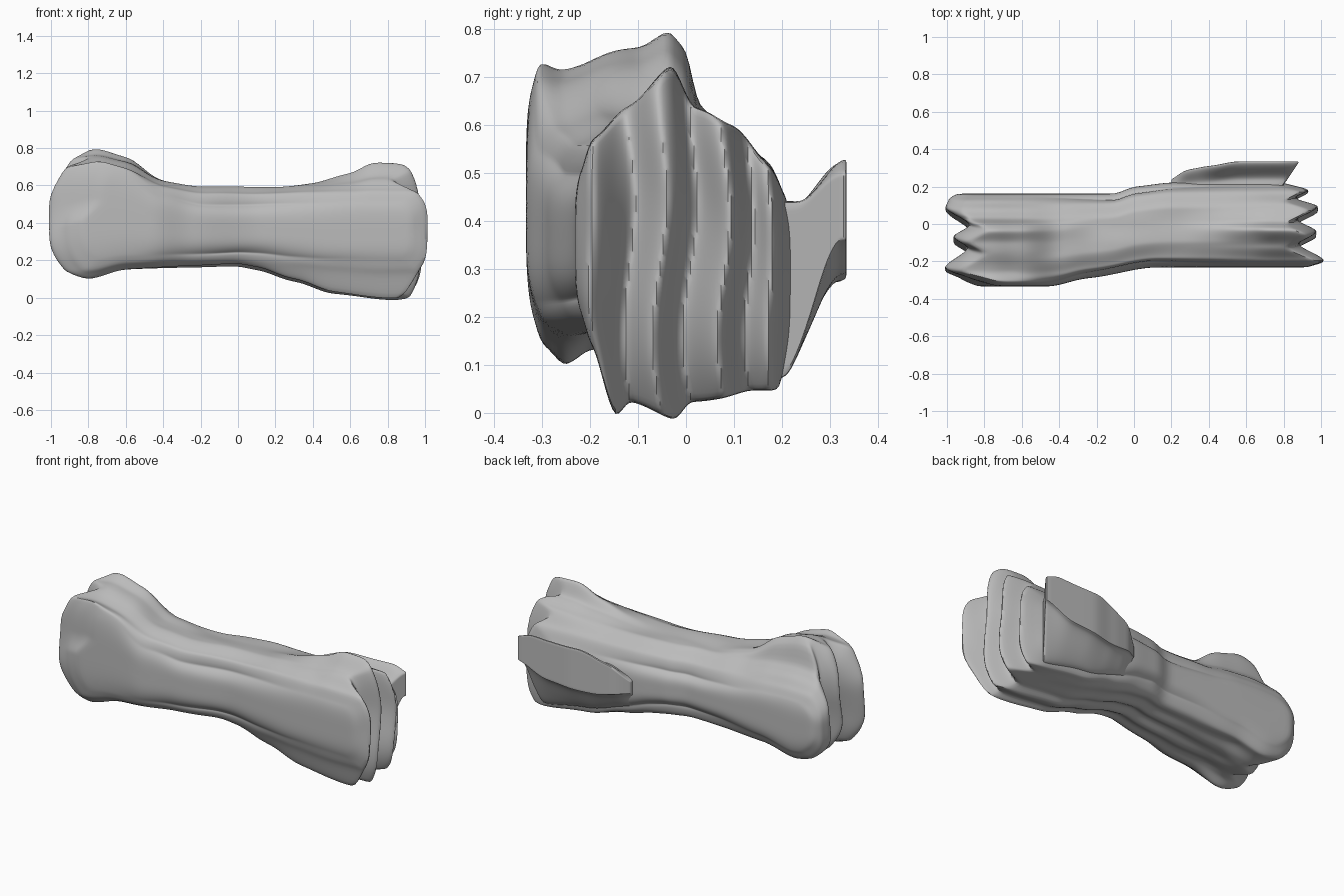
import bpy
import bmesh
from math import sin
from mathutils import Vector, noise

default_cube = bpy.data.objects.get("Cube")
if default_cube:
    bpy.data.objects.remove(default_cube)


def smooth(t):
    t = max(0.0, min(1.0, t))
    return t * t * (3 - 2 * t)


def mix(a, b, t):
    return a + (b - a) * t


def follow(profile, t):
    """Read a profile of (position, value) points with eased steps."""
    if t <= profile[0][0]:
        return profile[0][1]
    for (a, low), (b, high) in zip(profile, profile[1:]):
        if t <= b:
            f = (t - a) / (b - a)
            return mix(low, high, mix(f, smooth(f), .6))
    return profile[-1][1]


# Heights across the depth, from the front (0) to the back (1)
head_top = [(0, .71), (.03, .74), (.16, .72), (.47, .765), (.6, .8),
            (.67, .76), (.73, .64), (.82, .6), (.92, .55), (1, .5)]
head_bottom = [(0, .2), (.06, .14), (.16, .095), (.27, .13), (.6, .12), (.9, .13), (1, .19)]
shaft_top = [(0, .5), (.1, .56), (.3, .595), (.7, .58), (.88, .53), (1, .46)]
shaft_bottom = [(0, .24), (.1, .19), (.3, .165), (.7, .17), (.9, .2), (1, .26)]
knuckle_top = [(0, .51), (.07, .575), (.25, .64), (.445, .73), (.55, .64), (.73, .6),
               (.89, .52), (1, .45)]
knuckle_bottom = [(0, .2), (.07, .14), (.19, -.01), (.25, .02), (.46, -.015), (.53, .02),
                  (.95, .05), (1, .1)]

# How strongly each end shapes the bone along its length
head_top_weight = [(-1, .5), (-.9, .88), (-.75, 1), (-.6, .8), (-.4, .2), (-.2, 0)]
head_bottom_weight = [(-1, .3), (-.8, 1), (-.6, .4), (-.3, .1), (0, 0)]
knuckle_top_weight = [(.25, 0), (.4, .12), (.6, .55), (.72, 1), (.9, .95), (1, .6)]
knuckle_bottom_weight = [(0, 0), (.1, .1), (.3, .45), (.5, .8), (.8, 1)]

# Front and back limits along the length
front_edge = [(-.45, -.334), (-.25, -.29), (.1, -.232)]
back_edge = [(-.1, .162), (0, .2), (.2, .222)]

# Grooved ends across the depth
head_end = [(0, -.84), (.08, -.92), (.18, -1.015), (.38, -.89), (.5, -.97),
            (.63, -.88), (.83, -1.01), (.94, -.99), (1, -.95)]
knuckle_end = [(0, .93), (.07, 1.02), (.25, .88), (.39, .98), (.53, .87), (.69, .99),
               (.8, .86), (.9, .94), (1, .8)]

# Fin: outer limit, and the heights of its rim and root along the length
fin_edge = [(.2, .24), (.28, .29), (.4, .31), (.55, .335)]
rim_top = [(.2, .37), (.3, .46), (.5, .525), (.8, .53), (.88, .5)]
rim_bottom = [(.2, .3), (.4, .27), (.7, .29), (.88, .36)]
root_top = [(.2, .38), (.35, .43), (.6, .44)]
root_bottom = [(.2, .2), (.5, .12), (.8, .07)]


def place_bone(u, v, w):
    """Map length, depth and height fractions to the bone surface."""
    edge = abs(2 * w - 1) ** 4
    wander = v + .035 * sin(v * 3.14) * sin(w * 7)
    notch = .1 * smooth((w - .4) / .25) * max(0, 1 - v * 7)
    x = mix(follow(head_end, wander) + .09 * edge + notch,
            follow(knuckle_end, wander) - .06 * edge, u)
    side = abs(2 * v - 1) ** 8
    tuck = mix(.04, .015, smooth(abs(x) * 1.5)) * edge * side
    y = mix(follow(front_edge, x) + tuck, follow(back_edge, x) - tuck, v)
    kt, kb = follow(knuckle_top_weight, x), follow(knuckle_bottom_weight, x)
    ht, hb = follow(head_top_weight, x), follow(head_bottom_weight, x)
    base, floor = follow(shaft_top, v), follow(shaft_bottom, v)
    top = base + ht * (follow(head_top, v) - base) + kt * (follow(knuckle_top, v) - base)
    bottom = floor + hb * (follow(head_bottom, v) - floor) + kb * (follow(knuckle_bottom, v) - floor)
    # Long ridges on the underside
    bottom += .01 * (1 + sin(v * 28 + 2 * x)) * (1 - side) * (1 - kb) * (1 - hb)
    return Vector((x, y, mix(bottom, top, w)))


def place_fin(u, v, w):
    """Map the same fractions to the fin, flaring from its root to its rim."""
    x = mix(.2, mix(.76, .885, v), u)
    y = mix(.15, follow(fin_edge, x), v)
    top = mix(follow(root_top, x), follow(rim_top, x), smooth((v - .45) / .55))
    bottom = mix(follow(root_bottom, x), follow(rim_bottom, x), smooth((v - .25) / .7))
    return Vector((x, y, mix(bottom, top, w)))


grey = bpy.data.materials.new("bone grey")
grey.use_nodes = True
colour = (.5, .5, .5, 1)
grey.diffuse_color = colour
grey.node_tree.nodes["Principled BSDF"].inputs["Base Color"].default_value = colour


def build(name, place, cuts):
    """Shape a finely divided block, soften it and weather it."""
    mesh = bpy.data.meshes.new(name)
    bm = bmesh.new()
    bmesh.ops.create_cube(bm, size=1)
    bmesh.ops.subdivide_edges(bm, edges=bm.edges[:], cuts=cuts, use_grid_fill=True)
    for vert in bm.verts:
        vert.co = place(*(c + .5 for c in vert.co))
    for _ in range(3):
        bmesh.ops.smooth_vert(bm, verts=bm.verts[:], factor=.5,
                              use_axis_x=True, use_axis_y=True, use_axis_z=True)
    for vert in bm.verts:
        x, y, z = vert.co
        vert.co.z += .008 * noise.noise(Vector((x * 3, y * 9, z * 7)))
    bmesh.ops.recalc_face_normals(bm, faces=bm.faces[:])
    bm.to_mesh(mesh)
    bm.free()
    mesh.materials.append(grey)
    part = bpy.data.objects.new(name, mesh)
    bpy.context.collection.objects.link(part)
    bpy.ops.object.select_all(action='DESELECT')
    part.select_set(True)
    bpy.context.view_layer.objects.active = part
    bpy.ops.object.shade_smooth_by_angle(angle=.8)


build("bone", place_bone, 63)
build("flared_fin", place_fin, 31)
